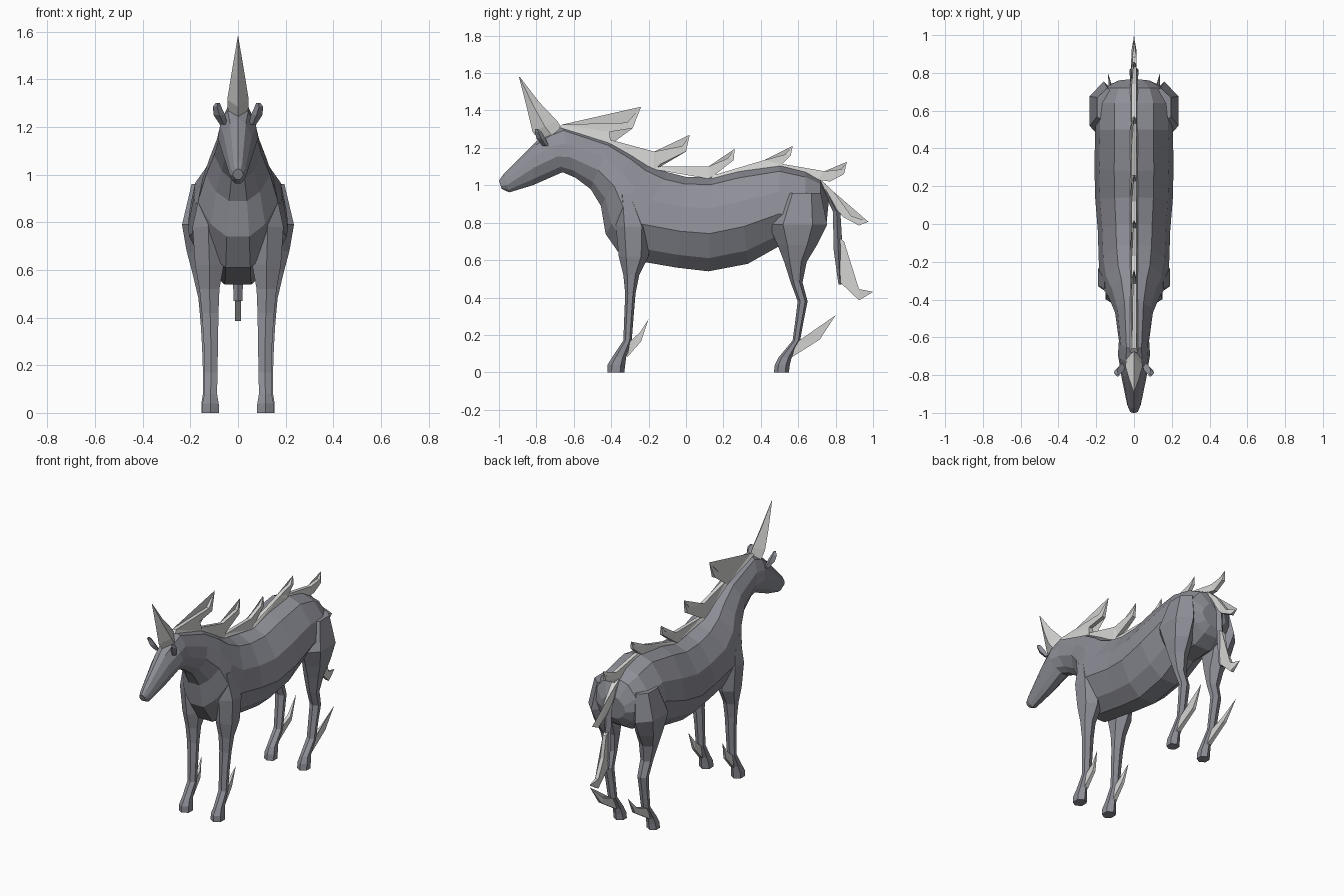
import bpy, bmesh, math


def material(name, rgb):
    m = bpy.data.materials.new(name)
    m.diffuse_color = (*rgb, 1)
    return m


COAT = material("slate grey coat", (0.27, 0.275, 0.31))
BONE = material("pale grey spikes", (0.66, 0.66, 0.65))


def finish(bm, name, mat):
    bmesh.ops.remove_doubles(bm, verts=bm.verts, dist=0.0008)
    bmesh.ops.recalc_face_normals(bm, faces=bm.faces)
    me = bpy.data.meshes.new(name)
    bm.to_mesh(me)
    bm.free()
    me.materials.append(mat)
    ob = bpy.data.objects.new(name, me)
    bpy.context.collection.objects.link(ob)
    return ob


def loft(name, rings, mat):
    """Skin a list of equal-length closed rings and cap both ends."""
    bm = bmesh.new()
    vs = [[bm.verts.new(p) for p in r] for r in rings]
    n = len(vs[0])
    for a, b in zip(vs, vs[1:]):
        for i in range(n):
            j = (i + 1) % n
            bm.faces.new((a[i], a[j], b[j], b[i]))
    bm.faces.new(vs[0])
    bm.faces.new(vs[-1])
    return finish(bm, name, mat)


def blade(name, outline, mat, x=0.0, lean=0.0):
    """Thin spike from a side outline of (y, z, half thickness); lean shifts thin points in x."""
    bm = bmesh.new()
    sides = []
    for s in (1, -1):
        sides.append([bm.verts.new((x + s * h + (lean if h < 0.004 else 0), y, z)) for y, z, h in outline])
    n = len(outline)
    for i in range(n):
        j = (i + 1) % n
        bm.faces.new((sides[0][i], sides[0][j], sides[1][j], sides[1][i]))
    caps = [bm.faces.new(v) for v in sides]
    bmesh.ops.triangulate(bm, faces=caps)
    return finish(bm, name, mat)


def body_ring(yt, zt, yb, zb, w):
    """Slanted ten-sided section between a top and a bottom point."""
    half = [(0, 0), (0.08, 0.5), (0.33, 0.88), (0.6, 1), (0.86, 0.68), (1, 0.28)]
    pts = half + [(t, -f) for t, f in half[:0:-1]]
    return [(f * w, yt + (yb - yt) * t, zt + (zb - zt) * t) for t, f in pts]


# Body, neck and head in one skin
loft("body", [body_ring(*r) for r in (
    (-1.0, 1.025, -0.985, 0.98, 0.022),
    (-0.975, 1.06, -0.945, 0.962, 0.036),
    (-0.80, 1.235, -0.82, 1.0, 0.066),
    (-0.735, 1.28, -0.66, 1.07, 0.085),
    (-0.66, 1.315, -0.59, 1.04, 0.08),
    (-0.41, 1.235, -0.51, 0.98, 0.10),
    (-0.28, 1.16, -0.455, 0.89, 0.135),
    (-0.20, 1.11, -0.43, 0.74, 0.168),
    (-0.10, 1.07, -0.34, 0.61, 0.185),
    (0.0, 1.045, -0.05, 0.56, 0.192),
    (0.14, 1.045, 0.12, 0.54, 0.205),
    (0.28, 1.08, 0.33, 0.58, 0.21),
    (0.5, 1.11, 0.49, 0.67, 0.205),
    (0.64, 1.075, 0.64, 0.68, 0.205),
    (0.72, 1.03, 0.72, 0.73, 0.165),
    (0.765, 0.93, 0.75, 0.78, 0.09))], COAT)


def leg_ring(z, y0, y1, xc, hw, s):
    yc, hy = (y0 + y1) / 2, (y1 - y0) / 2
    prof = [(0, -1), (1, -0.5), (1, 0.5), (0, 1), (-1, 0.5), (-1, -0.5)]
    return [(s * (xc + a * hw), yc + b * hy, z) for a, b in prof]


FRONT = ((0, -0.42, -0.33, 0.115, 0.036), (0.04, -0.42, -0.325, 0.115, 0.034),
         (0.08, -0.395, -0.32, 0.115, 0.027), (0.17, -0.335, -0.29, 0.113, 0.027),
         (0.30, -0.33, -0.28, 0.114, 0.03), (0.42, -0.325, -0.27, 0.117, 0.035),
         (0.52, -0.335, -0.25, 0.12, 0.042), (0.62, -0.36, -0.20, 0.12, 0.06),
         (0.78, -0.375, -0.19, 0.125, 0.066), (0.95, -0.36, -0.28, 0.12, 0.035))
HIND = ((0, 0.47, 0.55, 0.12, 0.034), (0.04, 0.475, 0.555, 0.12, 0.034),
        (0.08, 0.495, 0.565, 0.12, 0.027), (0.17, 0.57, 0.61, 0.12, 0.027),
        (0.28, 0.585, 0.63, 0.122, 0.029), (0.38, 0.597, 0.65, 0.125, 0.032),
        (0.48, 0.56, 0.623, 0.13, 0.036), (0.59, 0.525, 0.645, 0.14, 0.052),
        (0.68, 0.49, 0.70, 0.15, 0.066), (0.79, 0.44, 0.755, 0.16, 0.075),
        (0.96, 0.52, 0.72, 0.14, 0.055))

for s, side in ((1, "left"), (-1, "right")):
    # Legs
    loft("front_leg_" + side, [leg_ring(*r, s) for r in FRONT], COAT)
    loft("hind_leg_" + side, [leg_ring(*r, s) for r in HIND], COAT)
    # Heel spikes
    blade("front_heel_spike_" + side,
          [(-0.315, 0.08, 0.014), (-0.30, 0.165, 0.014), (-0.245, 0.215, 0.01),
           (-0.20, 0.285, 0), (-0.24, 0.165, 0.01)], BONE, s * 0.114, s * 0.01)
    blade("hind_heel_spike_" + side,
          [(0.565, 0.08, 0.014), (0.59, 0.16, 0.014), (0.70, 0.205, 0.011),
           (0.80, 0.305, 0), (0.715, 0.175, 0.011)], BONE, s * 0.122, s * 0.016)
    # Ears
    ear = ((0.06, -0.75, 1.21, 0.016), (0.078, -0.775, 1.25, 0.024),
           (0.088, -0.79, 1.285, 0.018), (0.085, -0.80, 1.302, 0.008))
    loft("ear_" + side, [[(s * (x + r * a), y + r * b, z) for a, b in
                          ((1, 0), (0, 1), (-1, 0), (0, -1))] for x, y, z, r in ear], COAT)

# Head spike, four-sided and slightly bulged
horn = ((-0.765, 1.22, -0.66, 1.30, 0.042), (-0.82, 1.285, -0.69, 1.345, 0.045),
        (-0.85, 1.41, -0.785, 1.445, 0.027), (-0.893, 1.58, -0.889, 1.58, 0.001))
loft("head_spike", [[(0, y0, z0), (w, (y0 + y1) / 2, (z0 + z1) / 2), (0, y1, z1),
                     (-w, (y0 + y1) / 2, (z0 + z1) / 2)] for y0, z0, y1, z1, w in horn], BONE)

# Five back-swept spikes along the mane and back
W, M = 0.022, 0.012
crest = (
    [(-0.68, 1.31, W), (-0.66, 1.325, M), (-0.315, 1.335, M), (-0.24, 1.42, 0),
     (-0.285, 1.305, M), (-0.41, 1.285, M), (-0.40, 1.22, W)],
    [(-0.42, 1.225, W), (-0.41, 1.245, M), (-0.17, 1.18, M), (-0.02, 1.21, M), (0.02, 1.27, 0),
     (0.0, 1.18, M), (-0.14, 1.11, M), (-0.17, 1.08, W)],
    [(-0.20, 1.09, W), (-0.14, 1.10, M), (0.12, 1.10, M), (0.225, 1.145, M), (0.26, 1.195, 0),
     (0.255, 1.135, M), (0.16, 1.06, M), (0.12, 1.035, W)],
    [(0.12, 1.03, W), (0.15, 1.055, M), (0.42, 1.135, M), (0.53, 1.165, M), (0.57, 1.21, 0),
     (0.56, 1.16, M), (0.51, 1.11, M), (0.48, 1.095, W)],
    [(0.48, 1.10, W), (0.51, 1.115, M), (0.74, 1.075, M), (0.83, 1.085, M), (0.86, 1.125, 0),
     (0.845, 1.06, M), (0.77, 1.02, M), (0.70, 1.03, W)])
for i, outline in enumerate(crest):
    blade("crest_spike_%d" % (i + 1), outline, BONE)

# Tail: dark strand with a pale spike at the root and a pale hooked tip
tail = ((1.01, 0.715, 0.745, 0.018), (0.86, 0.785, 0.825, 0.024),
        (0.65, 0.79, 0.838, 0.025), (0.47, 0.815, 0.832, 0.018))
loft("tail", [[(0, y0, z), (w, (y0 + y1) / 2, z), (0, y1, z), (-w, (y0 + y1) / 2, z)]
              for z, y0, y1, w in tail], COAT)
blade("tail_root_spike", [(0.72, 1.03, W), (0.79, 0.965, M), (0.885, 0.835, M), (0.975, 0.805, 0),
                          (0.925, 0.785, M), (0.84, 0.83, M), (0.73, 0.96, W)], BONE)
blade("tail_tip", [(0.82, 0.72, M), (0.845, 0.70, M), (0.87, 0.56, M), (0.925, 0.445, M),
                   (1.0, 0.43, 0), (0.925, 0.385, M), (0.825, 0.48, M)], BONE)
